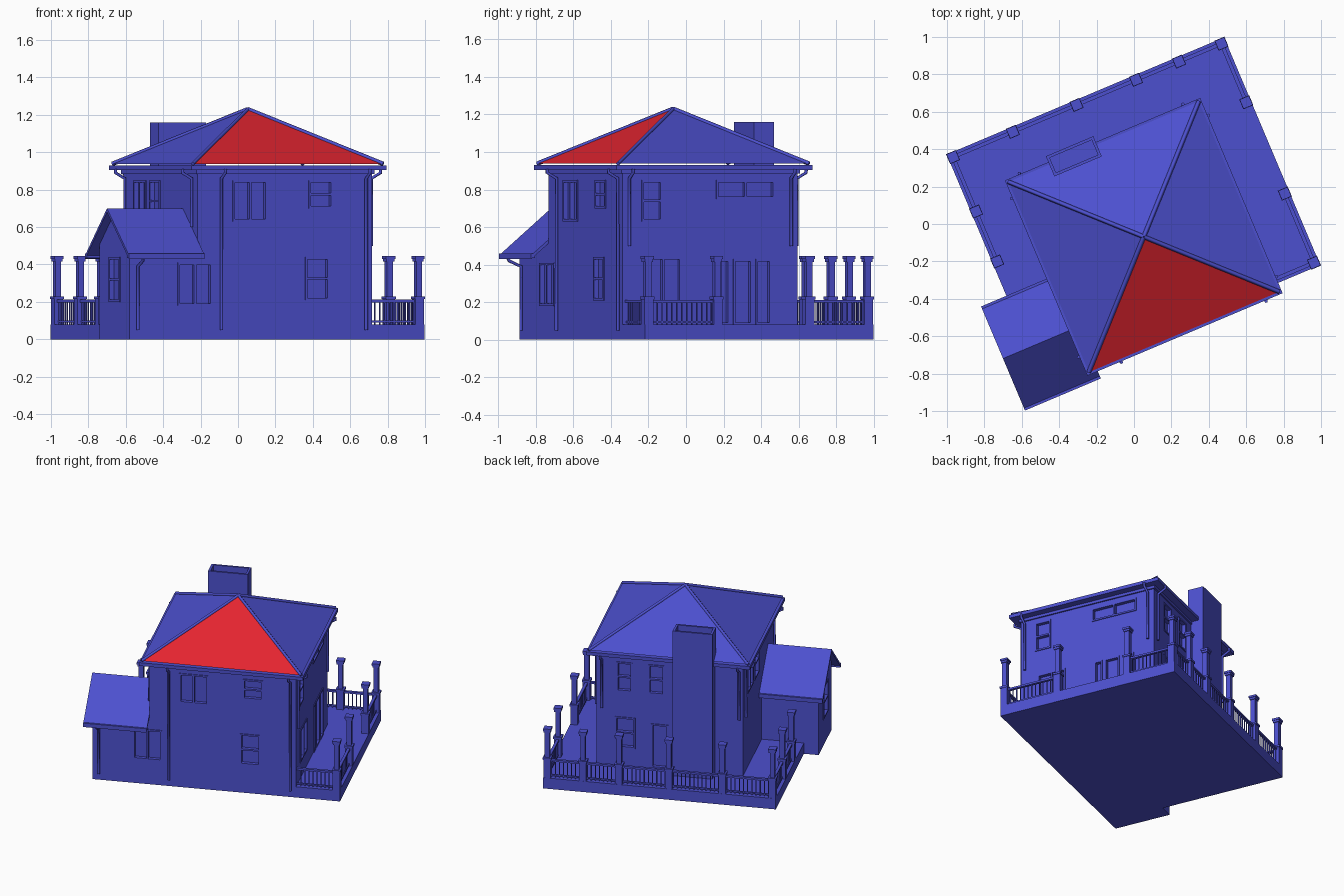
import bpy, bmesh, math

old = bpy.data.objects.get("Cube")
if old:
    bpy.data.objects.remove(old, do_unlink=True)

TURN = math.radians(22.9)                     # the house stands turned on its plot
U0, U1, V0, V1 = -0.485, 0.528, -0.59, 0.423  # main walls
WU, WV = -0.88, -0.18                         # wing end wall and wing rear wall
DU0, DU1, DV1, DECK = -0.778, 0.832, 0.732, 0.08
OVER, EAVE, APEX = 0.06, 0.938, 1.23


def material(name, rgb):
    m = bpy.data.materials.new(name)
    m.use_nodes = True
    m.diffuse_color = (*rgb, 1)
    m.node_tree.nodes["Principled BSDF"].inputs["Base Color"].default_value = (*rgb, 1)
    return m


BLUE = material("blue", (0.073, 0.08, 0.62))
RED = material("red", (0.78, 0.018, 0.03))


def place(name, data):
    ob = bpy.data.objects.new(name, data)
    ob.rotation_euler.z = TURN
    data.materials.append(BLUE)
    bpy.context.collection.objects.link(ob)
    return ob


def finish(name, bm):
    bmesh.ops.recalc_face_normals(bm, faces=bm.faces)
    me = bpy.data.meshes.new(name)
    bm.to_mesh(me)
    bm.free()
    return place(name, me)


def add_box(bm, p, q):
    verts = bmesh.ops.create_cube(bm, size=1)["verts"]
    for v in verts:
        for i in range(3):
            v.co[i] = (p[i] + q[i]) / 2 + v.co[i] * abs(q[i] - p[i])


def boxes(name, pairs):
    bm = bmesh.new()
    for p, q in pairs:
        add_box(bm, p, q)
    return finish(name, bm)


def prism(name, profile, u0, u1):
    """Extrude a (v, z) profile along u."""
    bm = bmesh.new()
    face = bm.faces.new([bm.verts.new((u0, v, z)) for v, z in profile])
    ext = bmesh.ops.extrude_face_region(bm, geom=[face])["geom"]
    moved = [g for g in ext if isinstance(g, bmesh.types.BMVert)]
    bmesh.ops.translate(bm, verts=moved, vec=(u1 - u0, 0, 0))
    return finish(name, bm)


def tube(name, points, radius, res):
    cu = bpy.data.curves.new(name, "CURVE")
    cu.dimensions = "3D"
    cu.bevel_depth, cu.bevel_resolution, cu.use_fill_caps = radius, res, True
    sp = cu.splines.new("POLY")
    sp.points.add(len(points) - 1)
    for pt, co in zip(sp.points, points):
        pt.co = (*co, 1)
    return place(name, cu)


# Position along a wall, distance out from it, height
WALLS = {
    "front": lambda a, d, z: (a, V0 - d, z),
    "back": lambda a, d, z: (a, V1 + d, z),
    "right": lambda a, d, z: (U1 + d, a, z),
    "left": lambda a, d, z: (U0 - d, a, z),
    "wing": lambda a, d, z: (WU - d, a, z),
}

# Deck, walls and wing
boxes("deck", [((DU0, V0, 0), (DU1, DV1, DECK))])
house = boxes("house_walls", [((U0, V0, 0), (U1, V1, 0.91))])
MID, RIDGE, WE0, WE1, WEZ = -0.39, 0.70, -0.69, -0.09, 0.45
slope = (RIDGE - WEZ) / (MID - WE0)
shoulder = WEZ + slope * (V0 - WE0) - 0.015
wing = prism("wing_walls", [(V0, 0), (WV, 0), (WV, shoulder), (MID, RIDGE - 0.02), (V0, shoulder)], WU, U0)
prism("wing_roof", [(WE0, WEZ), (MID, RIDGE), (WE1, WEZ), (WE1, WEZ - 0.02),
                    (MID, RIDGE - 0.02), (WE0, WEZ - 0.02)], -0.925, U0)
boxes("wing_gutters", [((-0.925, v - 0.012, WEZ - 0.015), (U0, v + 0.012, WEZ + 0.01))
                       for v in (WE0 + 0.01, WE1 - 0.01)])

# Openings: wall, start, end, bottom, top, glazing bar direction
OPENINGS = [
    ("front", -0.28, -0.08, 0.63, 0.85, "v"),
    ("front", 0.16, 0.30, 0.70, 0.85, "h"),
    ("front", 0.14, 0.28, 0.21, 0.44, "h"),
    ("front", -0.60, -0.40, 0.18, 0.41, "v"),
    ("wing", -0.47, -0.32, 0.20, 0.44, "h"),
    ("left", 0.11, 0.28, 0.63, 0.85, "v"),
    ("left", -0.08, 0.06, 0.63, 0.85, "h"),
    ("right", -0.48, -0.36, 0.63, 0.85, "h"),
    ("right", -0.05, 0.29, 0.75, 0.85, "v"),
    ("right", -0.46, -0.25, 0.20, 0.44, "v"),
    ("right", -0.03, 0.03, DECK, 0.43, ""),
    ("right", 0.05, 0.16, DECK, 0.43, ""),
    ("right", 0.18, 0.27, DECK, 0.43, ""),
    ("back", 0.28, 0.39, 0.63, 0.85, "h"),
    ("back", 0.06, 0.17, 0.63, 0.85, "h"),
    ("back", 0.26, 0.40, 0.21, 0.44, "h"),
    ("back", 0.03, 0.15, DECK, 0.41, ""),
]
SINK, PROUD, BAR = -0.02, 0.006, 0.012
cutter = boxes("opening_cutter", [(WALLS[w](a, SINK, b), WALLS[w](c, 0.03, t))
                                  for w, a, c, b, t, _ in OPENINGS])
cutter.hide_render = True
for ob in (house, wing):
    mod = ob.modifiers.new("openings", "BOOLEAN")
    mod.operation, mod.solver, mod.object = "DIFFERENCE", "EXACT", cutter
    bpy.context.view_layer.objects.active = ob
    bpy.ops.object.modifier_apply(modifier=mod.name)
bpy.data.objects.remove(cutter, do_unlink=True)

# Window and door frames
bars = []
for w, a, c, b, t, kind in OPENINGS:
    rects = [(a, a + BAR, b, t), (c - BAR, c, b, t), (a, c, t - BAR, t), (a, c, b, b + BAR)]
    if kind == "v":
        rects.append(((a + c - BAR) / 2, (a + c + BAR) / 2, b, t))
    elif kind == "h":
        rects.append((a, c, (b + t - BAR) / 2, (b + t + BAR) / 2))
    bars += [(WALLS[w](p, SINK, r), WALLS[w](q, PROUD, s)) for p, q, r, s in rects]
boxes("window_and_door_frames", bars)

# Eaves board and hipped roof with one red slope
R0, R1, S0, S1 = U0 - OVER, U1 + OVER, V0 - OVER, V1 + OVER
boxes("eaves_board", [((R0, S0, 0.905), (R1, S1, 0.93)),
                      ((U0 - 0.01, V0 - 0.01, 0.885), (U1 + 0.01, V1 + 0.01, 0.906))])
IN = 0.014
corners = [(u, v, EAVE) for u, v in ((R0 + IN, S0 + IN), (R1 - IN, S0 + IN),
                                     (R1 - IN, S1 - IN), (R0 + IN, S1 - IN))]
top = ((R0 + R1) / 2, (S0 + S1) / 2, APEX)
bm = bmesh.new()
ring = [bm.verts.new(c) for c in corners]
peak = bm.verts.new(top)
bm.faces.new(ring)
for i in range(4):
    bm.faces.new((ring[i], ring[(i + 1) % 4], peak))
roof = finish("main_roof", bm)
roof.data.materials.append(RED)
for f in roof.data.polygons:
    f.material_index = int(f.normal.y < -0.2)
for i, c in enumerate(corners):
    tube(f"hip_cap_{i + 1}", [c, top], 0.012, 0)

# Chimney with a hollow top
bm = bmesh.new()
add_box(bm, (-0.293, 0.40, 0), (-0.018, 0.517, 1.16))
cap = max(bm.faces, key=lambda f: f.calc_center_median().z)
bmesh.ops.inset_region(bm, faces=[cap], thickness=0.022)
hole = bmesh.ops.extrude_face_region(bm, geom=[cap])["geom"]
bmesh.ops.translate(bm, verts=[g for g in hole if isinstance(g, bmesh.types.BMVert)], vec=(0, 0, -0.12))
bmesh.ops.delete(bm, geom=[cap], context="FACES_ONLY")
finish("chimney", bm)

# Downspouts: wall, position along it, bottom height
SPOUTS = [("front", -0.35, 0.05), ("front", 0.49, 0.05), ("right", -0.555, 0.5), ("right", 0.38, 0.5),
          ("back", 0.49, 0.5), ("back", -0.46, 0.5), ("left", 0.38, 0.5), ("left", -0.54, 0.6)]
for w, a, low in SPOUTS:
    path = [(0.065, 0.91), (0.065, 0.89), (0.012, 0.86), (0.012, low)]
    tube(f"{w}_downspout", [WALLS[w](a, d, z) for d, z in path], 0.009, 1)
tube("wing_downspout", [WALLS["front"](-0.835, d, z) for d, z in
                        ((0.09, 0.44), (0.08, 0.42), (0.012, 0.39), (0.012, 0.05))], 0.009, 1)

# Porch posts: plinth, collar, shaft and cap
LEFT, RIGHT, BACK, FRONT = -0.752, 0.806, 0.706, -0.565
back_us = [RIGHT, 0.56, 0.31, -0.035, -0.405, LEFT]
POSTS = [(u, BACK) for u in back_us]
POSTS += [(LEFT, 0.39), (LEFT, 0.10), (RIGHT, 0.366), (RIGHT, -0.164), (RIGHT, FRONT)]
parts = []
for u, v in POSTS:
    for r, z0, z1 in ((0.025, DECK, 0.22), (0.029, 0.215, 0.23), (0.017, 0.23, 0.425),
                      (0.023, 0.415, 0.43), (0.027, 0.43, 0.445)):
        parts.append(((u - r, v - r, z0), (u + r, v + r, z1)))
boxes("porch_posts", parts)

# Railings with balusters
RUNS = list(zip(POSTS[:5], POSTS[1:6]))
RUNS += [(POSTS[5], POSTS[6]), (POSTS[6], POSTS[7]), (POSTS[0], POSTS[8]),
         (POSTS[9], POSTS[10]), (POSTS[10], (U1, FRONT))]
rails = []
for (ua, va), (ub, vb) in RUNS:
    u0, u1, v0, v1 = min(ua, ub), max(ua, ub), min(va, vb), max(va, vb)
    for r, z0, z1 in ((0.01, 0.198, 0.212), (0.006, 0.09, 0.1)):
        rails.append(((u0 - r, v0 - r, z0), (u1 + r, v1 + r, z1)))
    n = round((u1 - u0 + v1 - v0) / 0.028)
    for i in range(1, n):
        u, v = u0 + (u1 - u0) * i / n, v0 + (v1 - v0) * i / n
        rails.append(((u - 0.003, v - 0.003, DECK), (u + 0.003, v + 0.003, 0.2)))
boxes("porch_railings", rails)
